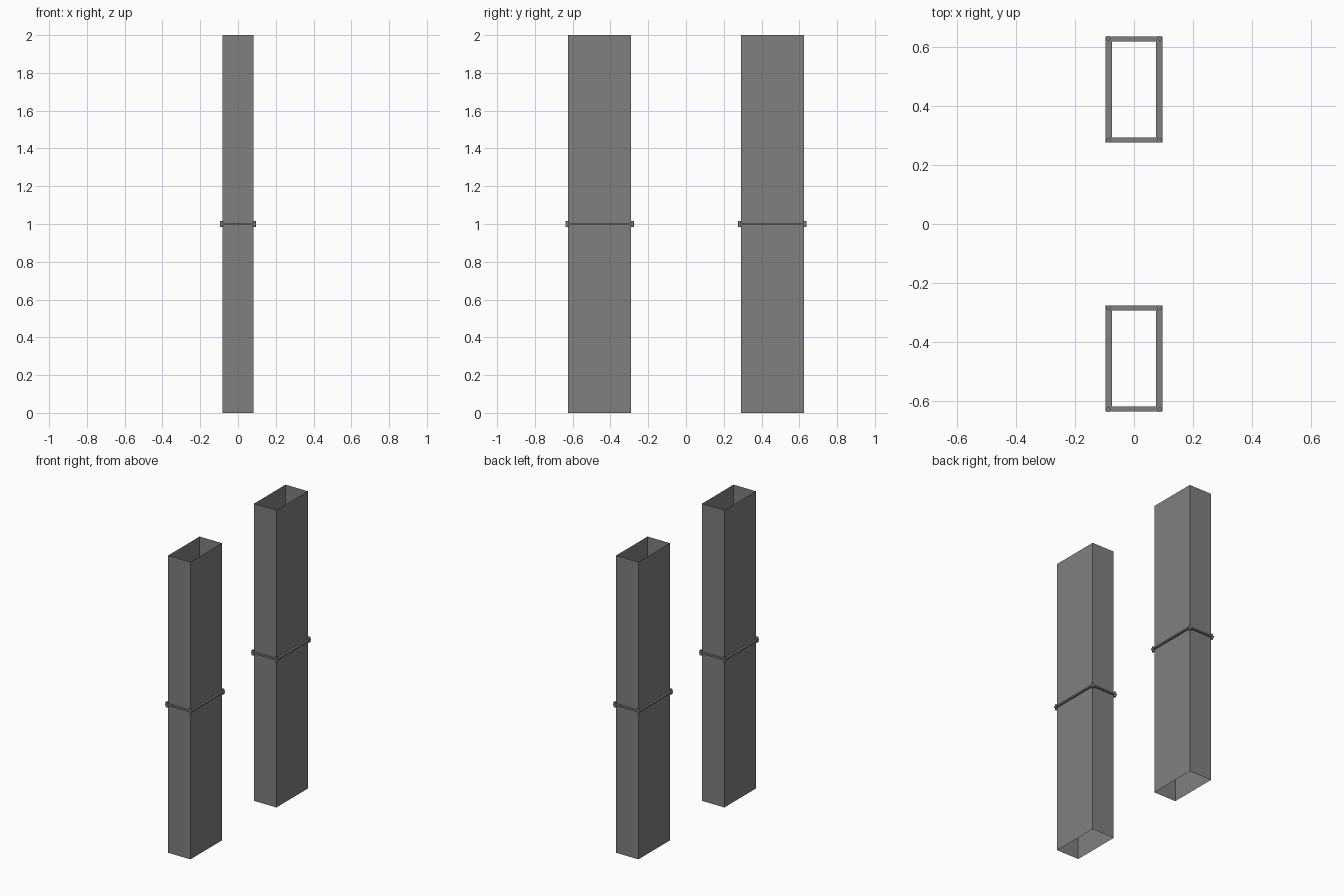
import bpy
import bmesh

cube = bpy.data.objects.get("Cube")
if cube:
    bpy.data.objects.remove(cube, do_unlink=True)

grey = bpy.data.materials.new("mid_grey")
grey.use_nodes = True
grey.diffuse_color = (0.216, 0.216, 0.216, 1)
grey.node_tree.nodes["Principled BSDF"].inputs["Base Color"].default_value = grey.diffuse_color

HEIGHT = 2.0
MID = HEIGHT / 2
CENTRE_Y = 0.457


def finish(name, bm, y):
    bmesh.ops.recalc_face_normals(bm, faces=bm.faces)
    mesh = bpy.data.meshes.new(name)
    bm.to_mesh(mesh)
    bm.free()
    mesh.materials.append(grey)
    obj = bpy.data.objects.new(name, mesh)
    obj.location = (0, y, 0)
    bpy.context.collection.objects.link(obj)
    return obj


def ring(bm, hx, hy, z):
    return [bm.verts.new((sx * hx, sy * hy, z))
            for sx, sy in ((-1, -1), (1, -1), (1, 1), (-1, 1))]


def bridge(bm, a, b):
    for i in range(4):
        j = (i + 1) % 4
        bm.faces.new((a[i], a[j], b[j], b[i]))


def tube(name, y):
    # Open sheet tube without end caps
    bm = bmesh.new()
    bridge(bm, ring(bm, 0.083, 0.167, 0), ring(bm, 0.083, 0.167, HEIGHT))
    finish(name, bm, y)


def collar(name, y):
    # Flat rectangular frame straddling the tube wall
    bm = bmesh.new()
    loops = [ring(bm, hx, hy, MID + dz) for hx, hy, dz in
             ((0.0965, 0.18, -0.005), (0.0965, 0.18, 0.005),
              (0.0755, 0.163, 0.005), (0.0755, 0.163, -0.005))]
    for i in range(4):
        bridge(bm, loops[i], loops[(i + 1) % 4])
    finish(name, bm, y)


def bolt(name, x, y):
    # Upright bolt through a collar corner
    bm = bmesh.new()
    bmesh.ops.create_cone(bm, cap_ends=True, segments=12, radius1=0.008,
                          radius2=0.008, depth=0.034)
    obj = finish(name, bm, y)
    obj.location = (x, y, MID)


for end, side in (("front", -1), ("back", 1)):
    y = side * CENTRE_Y
    tube(end + "_tube", y)
    collar(end + "_collar", y)
    for sx, x_name in ((-1, "right"), (1, "left")):
        for sy, y_name in ((-1, "near"), (1, "far")):
            bolt(f"{end}_bolt_{x_name}_{y_name}", sx * 0.087, y + sy * 0.173)
